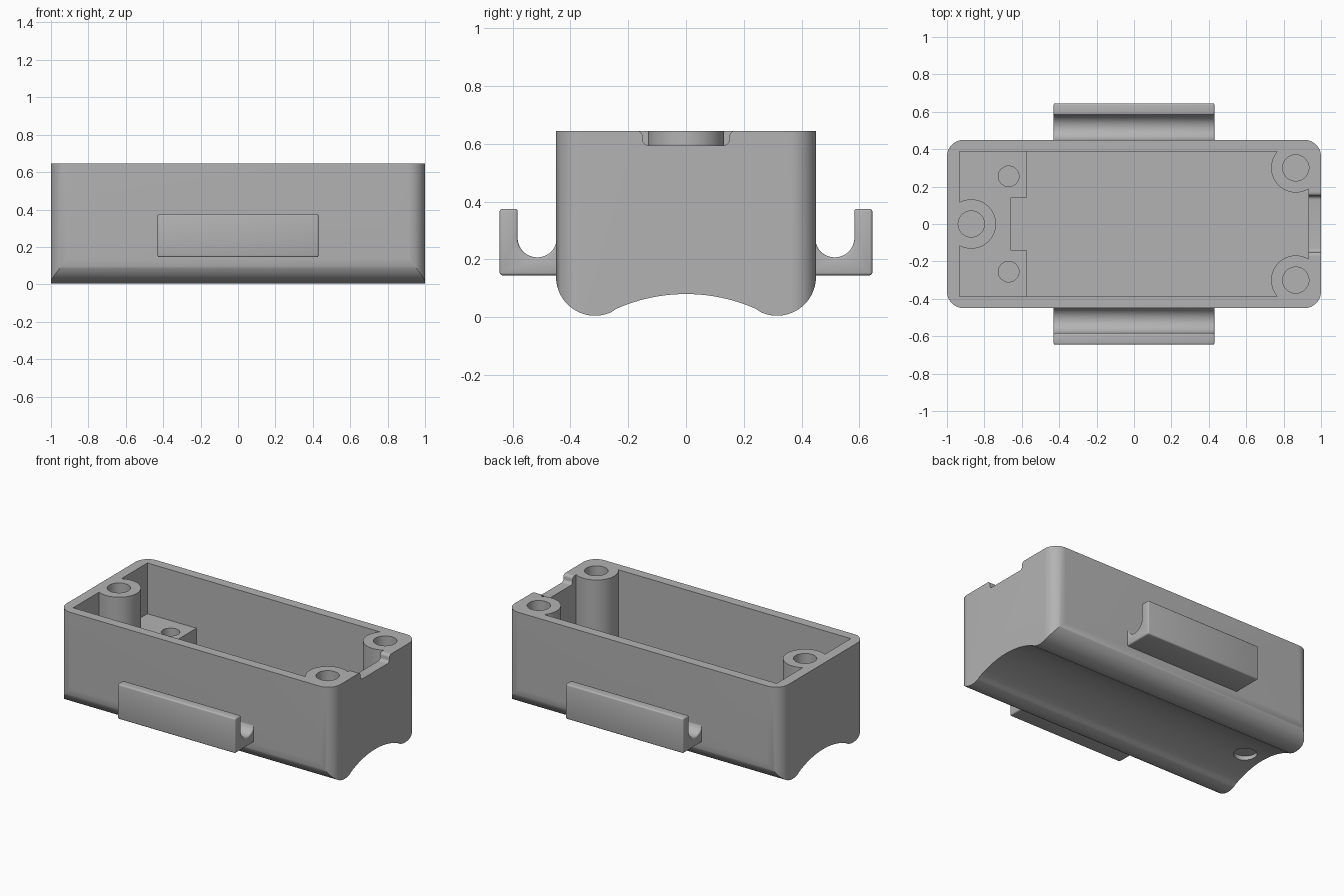
import bpy, bmesh
from math import sin, cos, radians
from mathutils import Vector

cube = bpy.data.objects.get("Cube")
if cube:
    bpy.data.objects.remove(cube)

grey = bpy.data.materials.new("plain_grey")
grey.use_nodes = True
grey.diffuse_color = (0.45, 0.45, 0.45, 1)
grey.node_tree.nodes["Principled BSDF"].inputs["Base Color"].default_value = (0.45, 0.45, 0.45, 1)


def arc(cx, cy, r, a0, a1, n=16):
    """Points on a circular arc, angles in degrees."""
    angles = [radians(a0 + (a1 - a0) * i / n) for i in range(n + 1)]
    return [(cx + r * cos(a), cy + r * sin(a)) for a in angles]


def prism(name, points, axis, lo, hi):
    """Extrude an outline: axis Z takes (x, y) points, axis X takes (y, z)."""
    place = (lambda p, h: Vector((p[0], p[1], h))) if axis == 'Z' else \
            (lambda p, h: Vector((h, p[0], p[1])))
    bm = bmesh.new()
    face = bm.faces.new([bm.verts.new(place(p, lo)) for p in points])
    out = bmesh.ops.extrude_face_region(bm, geom=[face])
    shift = place((0, 0), hi - lo)
    bmesh.ops.translate(bm, vec=shift, verts=[g for g in out["geom"] if isinstance(g, bmesh.types.BMVert)])
    bmesh.ops.recalc_face_normals(bm, faces=bm.faces)
    mesh = bpy.data.meshes.new(name)
    bm.to_mesh(mesh)
    bm.free()
    mesh.materials.append(grey)
    obj = bpy.data.objects.new(name, mesh)
    bpy.context.collection.objects.link(obj)
    return obj


def box(name, x0, x1, y0, y1, z0, z1):
    return prism(name, [(x0, y0), (x1, y0), (x1, y1), (x0, y1)], 'Z', z0, z1)


def rod(name, x, y, r, z0, z1):
    return prism(name, arc(x, y, r, 0, 360, 48)[:-1], 'Z', z0, z1)


def activate(obj):
    bpy.ops.object.select_all(action='DESELECT')
    obj.select_set(True)
    bpy.context.view_layer.objects.active = obj


def combine(target, tool, operation):
    """Apply a boolean and discard the tool."""
    mod = target.modifiers.new("cut", 'BOOLEAN')
    mod.operation, mod.solver, mod.object = operation, 'EXACT', tool
    activate(target)
    bpy.ops.object.modifier_apply(modifier=mod.name)
    bpy.data.objects.remove(tool)


TOP, FLOOR, LEDGE = 0.645, 0.145, 0.31
HALF_W, INNER_X, INNER_Y = 0.45, 0.933, 0.387
BOSSES = [(-0.87, 0), (0.865, 0.3), (0.865, -0.3)]

# Housing: end profile with two rounded feet and an arched underside
foot = arc(0.315, 0.14, 0.135, 0, -115, 24)
arch = arc(0, -0.515, 0.595, 66, 90, 14)
half = [(HALF_W, TOP)] + foot + arch
profile = half + [(-y, z) for y, z in reversed(half[:-1])]
housing = prism("housing", profile, 'X', -1.0, 1.0)

# Rounded vertical corners
r = 0.09
plan = []
for sx, sy, start in [(1, 1, 0), (-1, 1, 90), (-1, -1, 180), (1, -1, 270)]:
    plan += arc(sx * (1 - r), sy * (HALF_W - r), r, start, start + 90, 12)
combine(housing, prism("corner_cutter", plan, 'Z', -0.2, 0.9), 'INTERSECT')

# Cavity, leaving screw bosses and a notched ledge standing
cavity = box("cavity_cutter", -INNER_X, INNER_X, -INNER_Y, INNER_Y, FLOOR, 0.8)
for x, y in BOSSES:
    combine(cavity, rod("boss", x, y, 0.132, 0.05, 0.9), 'DIFFERENCE')
ledge_plan = [(-0.575, -0.42), (-0.575, -0.138), (-0.66, -0.138), (-0.66, 0.138),
              (-0.575, 0.138), (-0.575, 0.42), (-0.97, 0.42), (-0.97, -0.42)]
combine(cavity, prism("ledge", ledge_plan, 'Z', 0.05, LEDGE), 'DIFFERENCE')
combine(housing, cavity, 'DIFFERENCE')

# Screw holes in the bosses and ledge
for x, y in BOSSES:
    combine(housing, rod("screw_hole", x, y, 0.07, 0.16, 0.9), 'DIFFERENCE')
for y in (-0.255, 0.255):
    combine(housing, rod("ledge_hole", -0.67, y, 0.055, 0.17, 0.6), 'DIFFERENCE')

# Shallow round recess under the single boss
combine(housing, rod("recess", -0.87, 0, 0.07, -0.1, 0.105), 'DIFFERENCE')

# Cable notch in the end wall, with flared top edges
side = [(0.172, 0.75), (0.172, TOP)] + arc(0.17, 0.625, 0.02, 90, 180, 6) + arc(0.13, 0.615, 0.02, 0, -90, 6)
notch = side + [(-y, z) for y, z in reversed(side)]
combine(housing, prism("cable_notch", notch, 'X', 0.9, 1.1), 'DIFFERENCE')

# Hooked clips on both long sides
hook = [(0.42, 0.145), (0.645, 0.145), (0.645, 0.375), (0.583, 0.375)]
hook += arc(0.515, 0.275, 0.068, 0, -180, 24) + [(0.42, 0.275)]
clips = []
for name, s in (("front_clip", -1), ("back_clip", 1)):
    clip = prism(name, [(s * y, z) for y, z in hook], 'X', -0.43, 0.43)
    bevel = clip.modifiers.new("soft_edges", 'BEVEL')
    bevel.width, bevel.segments = 0.009, 3
    bevel.limit_method, bevel.angle_limit = 'ANGLE', radians(60)
    activate(clip)
    bpy.ops.object.modifier_apply(modifier=bevel.name)
    clips.append(clip)

# Smooth curved surfaces, keep hard edges
for obj in [housing] + clips:
    activate(obj)
    bpy.ops.object.shade_smooth_by_angle(angle=radians(31))
